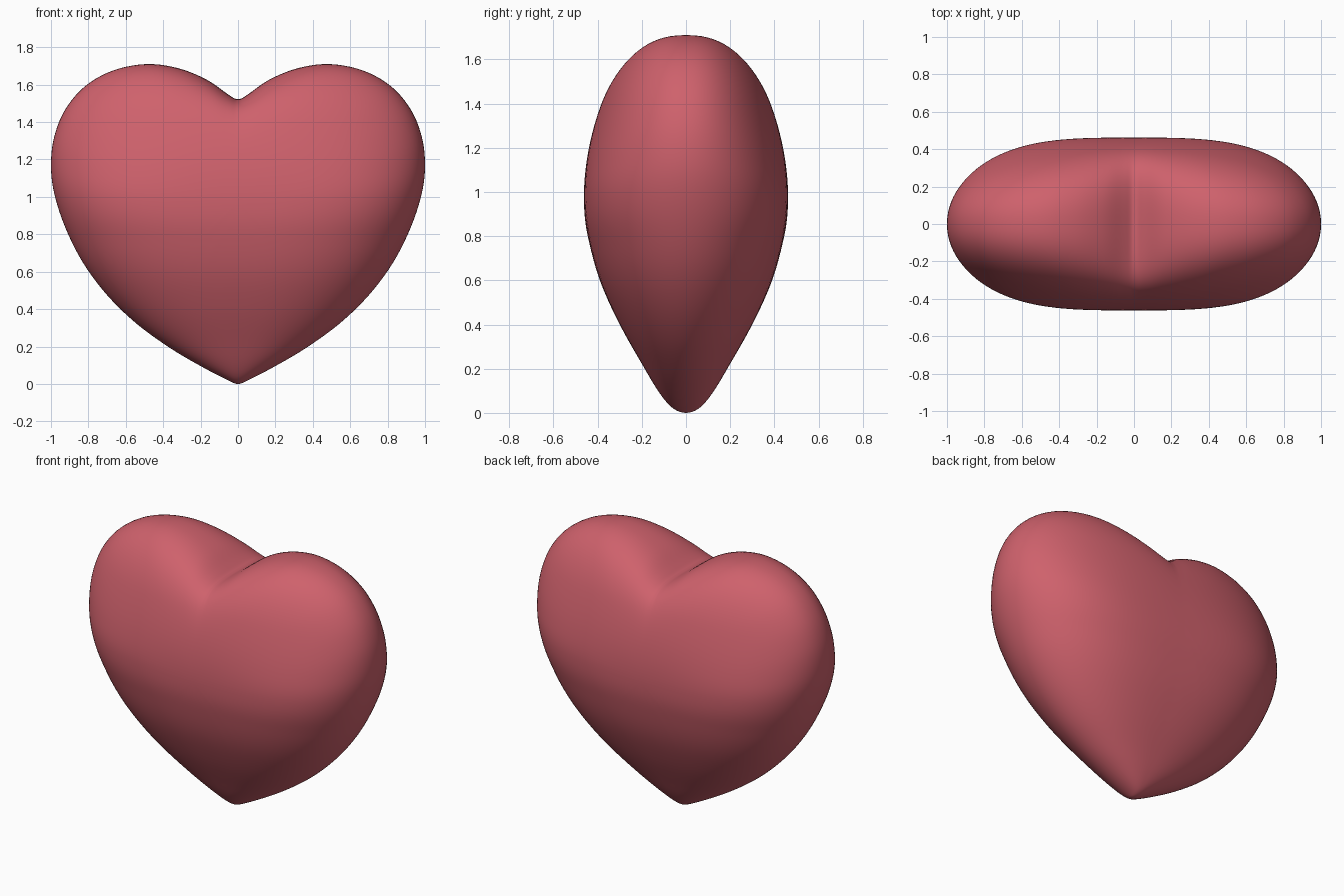
import bpy, bmesh
from math import sin, pi, hypot
from mathutils import Vector

if "Cube" in bpy.data.objects:
    bpy.data.objects.remove(bpy.data.objects["Cube"])

# right half of the front outline, tip to notch (x, z)
HALF = [(0, 0), (.05, .018), (.19, .09), (.36, .19), (.54, .32), (.70, .475),
        (.83, .65), (.925, .84), (.983, 1.02), (1.0, 1.17), (.983, 1.32), (.925, 1.465),
        (.82, 1.59), (.67, 1.675), (.49, 1.71), (.32, 1.688), (.17, 1.628),
        (.06, 1.553), (.02, 1.527), (0, 1.523)]
# lower side outline (half depth, z)
KEEL = [(0, 0), (.045, .012), (.085, .045), (.13, .105), (.187, .20), (.30, .40),
        (.39, .60), (.444, .80), (.462, .97), (.452, 1.14), (.43, 1.3)]
CZ, DEPTH, RINGS, SUB = 0.97, 0.462, 32, 5


def spline(pts):
    # smooth curve through the points, mirrored at both ends
    p = [Vector(q) for q in pts]
    p = [Vector((-p[1].x, p[1].y))] + p + [Vector((-p[-2].x, p[-2].y))]
    out = []
    for i in range(1, len(p) - 2):
        a, b, c, d = p[i - 1:i + 3]
        for k in range(SUB):
            t = k / SUB
            out.append(0.5 * (2 * b + (c - a) * t + (2 * a - 5 * b + 4 * c - d) * t * t
                              + (3 * b - a - 3 * c + d) * t ** 3))
    return out + [p[-2]]


def width_at(curve, z):
    for a, b in zip(curve, curve[1:]):
        if a.y <= z <= b.y:
            return a.x + (b.x - a.x) * (z - a.y) / max(b.y - a.y, 1e-9)
    return curve[0].x


def smooth(a, b, v):
    t = min(1, max(0, (v - a) / (b - a)))
    return t * t * (3 - 2 * t)


half, keel = spline(HALF), spline(KEEL)
outline = half + [Vector((-q.x, q.y)) for q in reversed(half[1:-1])]


def surface(q, s):
    # inner rings relax from the heart outline to a plain oval
    x, z = q.x, q.y - CZ
    r = hypot(x, z)
    ux, uz = x / r, z / r
    oval = 1 / hypot(ux / 0.98, uz / (0.97 if uz < 0 else 0.71))
    rad = s * (oval + (r - oval) * s ** 3)
    x, z = ux * rad, CZ + uz * rad
    t = smooth(0.75, 1.15, z)
    low = high = 0
    if t < 1:   # tapering lower body: rounded section at each height
        p = 2.2 + 1.1 * max(z, 0) / CZ
        f = min(1, abs(x) / max(width_at(half, z), 1e-6))
        low = width_at(keel, z) * (1 - f ** p) ** 0.5
    if t > 0:   # full lobes: rounded from the centre outwards
        up = max(uz, 0)
        high = DEPTH * (1 - s ** (3.3 - 0.7 * up * up)) ** (0.5 - 0.09 * up)
        high *= 1 - 0.05 * smooth(CZ, 1.4, z)
    return x, low + (high - low) * t, z


bm = bmesh.new()
rim = [bm.verts.new((q.x, 0, q.y)) for q in outline]
n = len(rim)
for side in (-1, 1):
    prev = rim
    for i in range(RINGS - 1, 0, -1):
        s = sin(i / RINGS * pi / 2)
        ring = []
        for q in outline:
            x, y, z = surface(q, s)
            ring.append(bm.verts.new((x, side * y, z)))
        for j in range(n):
            k = (j + 1) % n
            bm.faces.new((prev[j], prev[k], ring[k], ring[j]))
        prev = ring
    centre = bm.verts.new((0, side * DEPTH, CZ))
    for j in range(n):
        bm.faces.new((prev[j], prev[(j + 1) % n], centre))
bmesh.ops.recalc_face_normals(bm, faces=bm.faces)
for f in bm.faces:
    f.smooth = True

mesh = bpy.data.meshes.new("heart")
bm.to_mesh(mesh)
bm.free()
heart = bpy.data.objects.new("heart", mesh)
bpy.context.collection.objects.link(heart)

# red finish
mat = bpy.data.materials.new("red")
mat.diffuse_color = (0.62, 0.12, 0.15, 1)
mat.use_nodes = True
mat.node_tree.nodes["Principled BSDF"].inputs["Base Color"].default_value = mat.diffuse_color
mesh.materials.append(mat)
